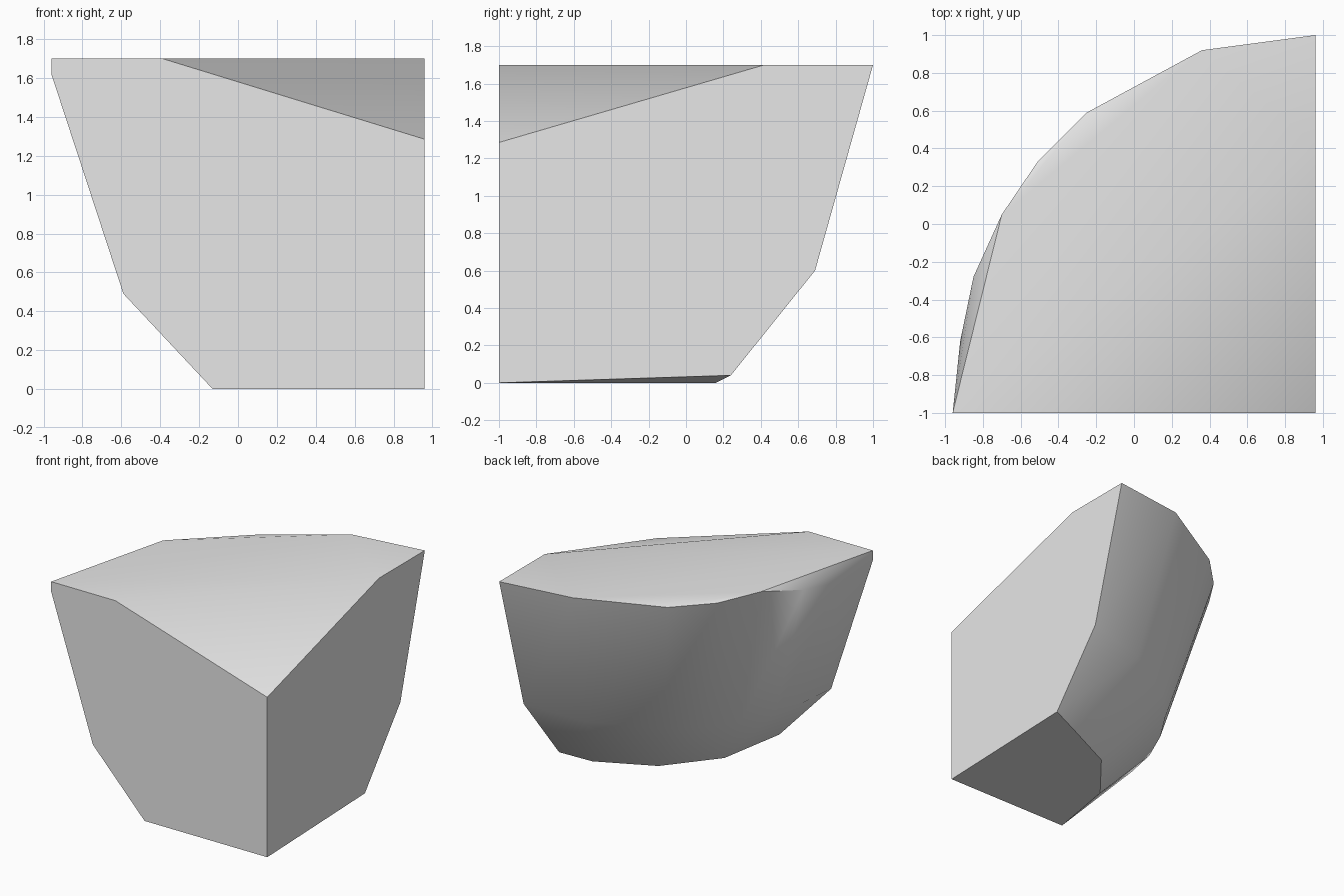
import bpy, bmesh, math
from mathutils import Vector

cube = bpy.data.objects.get("Cube")
if cube:
    bpy.data.objects.remove(cube, do_unlink=True)

# One plain grey stone material
stone = bpy.data.materials.new("stone_grey")
stone.use_nodes = True
grey = (0.8, 0.8, 0.8, 1)
stone.diffuse_color = grey
stone.node_tree.nodes["Principled BSDF"].inputs["Base Color"].default_value = grey

# Square corner where the two flat cut sides meet
corner = Vector((0.96, -1, 0))
crown = 1.7

# Curved outer rim, from the front cut round to the side cut
rim = [(-0.96, -1, 1.62), (-0.92, -0.62, 1.58), (-0.85, -0.28, 1.63),
       (-0.70, 0.05, crown), (-0.51, 0.33, 1.665), (-0.25, 0.59, 1.66),
       (0.36, 0.92, crown), (0.96, 1, crown)]

# Flat top with its crease, sloping down to the square corner
top = [(-0.96, -1, crown), (-0.39, -1, crown), (0.96, 0.42, crown), (0.96, -1, 1.285)]

# Base outline, slightly lifted at the side cut
base = [corner, (-0.13, -1, 0), (-0.035, -0.44, 0), (0.28, -0.05, 0),
        (0.72, 0.16, 0), (0.96, 0.24, 0.04)]


def waist_point(index, point):
    """Pull a rim point towards the corner to form the rounded lower wall."""
    t = index / (len(rim) - 1)
    scale = 0.807 + 0.038 * t ** 3
    x = corner.x + (point[0] - corner.x) * scale
    y = corner.y + (point[1] - corner.y) * scale
    return (x, y, 0.49 + 0.11 * t ** 4)


waist = [waist_point(i, p) for i, p in enumerate(rim)]

# Wrap the outlines in one convex chunk
bm = bmesh.new()
for point in rim + top + base + waist:
    bm.verts.new(point)
bmesh.ops.remove_doubles(bm, verts=bm.verts, dist=0.0001)
hull = bmesh.ops.convex_hull(bm, input=bm.verts)
loose = [v for v in bm.verts if not v.link_faces]
bmesh.ops.delete(bm, geom=loose, context="VERTS")
bmesh.ops.dissolve_limit(bm, angle_limit=math.radians(0.5), verts=bm.verts, edges=bm.edges)
bmesh.ops.recalc_face_normals(bm, faces=bm.faces)

mesh = bpy.data.meshes.new("stone_chunk")
bm.to_mesh(mesh)
bm.free()
mesh.materials.append(stone)
chunk = bpy.data.objects.new("stone_chunk", mesh)
bpy.context.collection.objects.link(chunk)

# Soft curved wall and crown, crisp cut edges
bpy.ops.object.select_all(action="DESELECT")
chunk.select_set(True)
bpy.context.view_layer.objects.active = chunk
bpy.ops.object.shade_smooth_by_angle(angle=math.radians(40))
